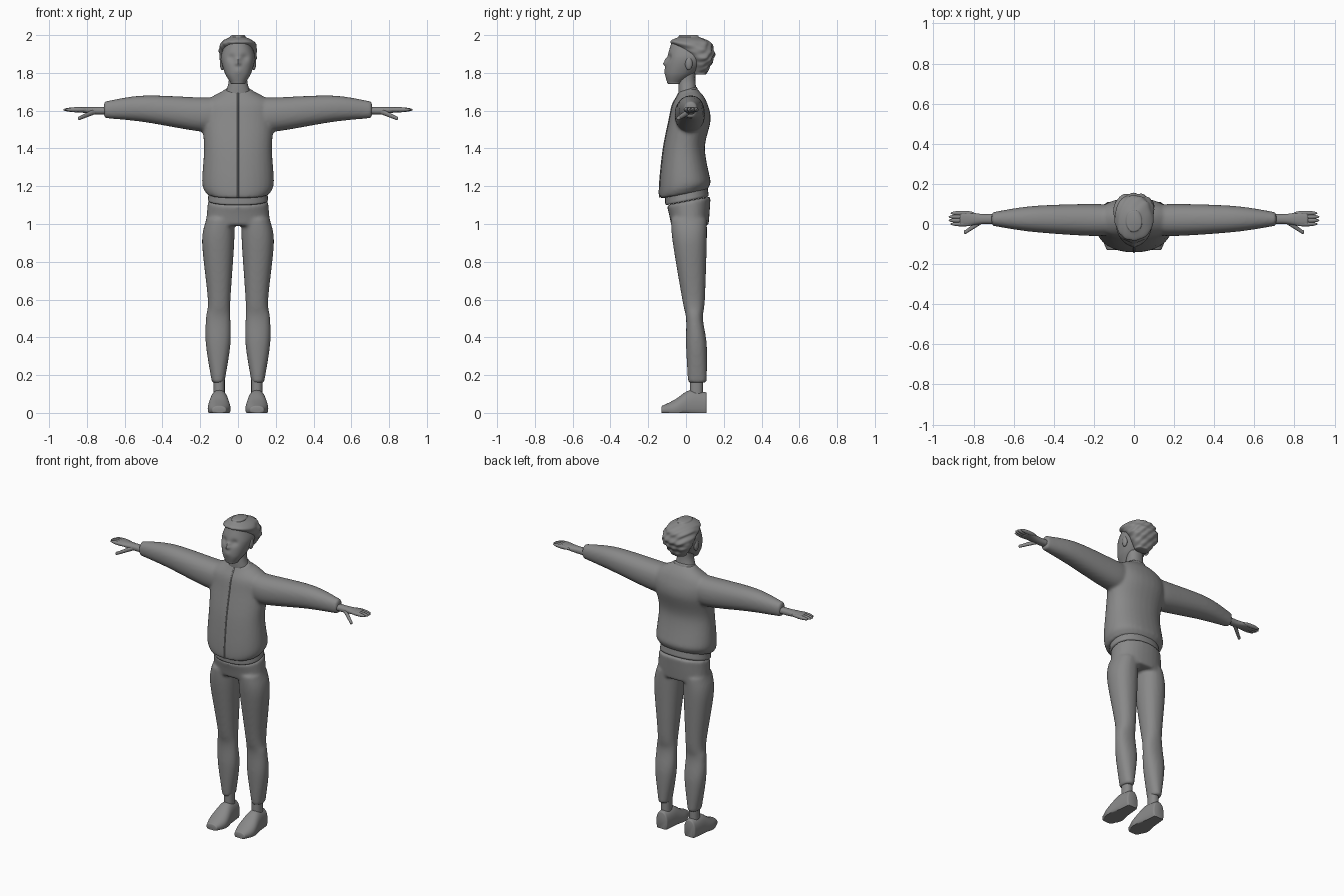
import bpy, bmesh, math
from mathutils import Matrix, Vector

if "Cube" in bpy.data.objects:
    bpy.data.objects.remove(bpy.data.objects["Cube"])

# Single clay colour
grey = (.25, .25, .25, 1)
clay = bpy.data.materials.new("clay grey")
clay.use_nodes = True
clay.diffuse_color = grey
clay.node_tree.nodes["Principled BSDF"].inputs["Base Color"].default_value = grey


def catmull_rom(a, b, c, d, t):
    """Smooth value between b and c."""
    slope_in, slope_out = (c - a) / 2, (d - b) / 2
    bend = 3 * (c - b) - 2 * slope_in - slope_out
    twist = slope_in + slope_out - 2 * (c - b)
    return b + t * (slope_in + t * (bend + t * twist))


def rounded_end(row, direction, lip):
    """Extra sections that roll the end of a loft over with radius lip."""
    along, a_low, a_high, b_low, b_high = row
    sections = []
    for step in range(1, 4):
        angle = step * math.pi / 7
        inset = lip * (1 - math.cos(angle))
        sections.append((along + direction * lip * math.sin(angle),
                         a_low + inset, a_high - inset, b_low + inset, b_high - inset))
    return sections


def loft(bm, axis, rows, side=1, lip=.01, sides=32, steps=8):
    """Rows hold a position on the axis, then low and high on the other two axes."""
    sections = rounded_end(rows[0], -1, lip)[::-1]
    padded = [rows[0], *rows, rows[-1]]
    for quad in zip(padded, padded[1:], padded[2:], padded[3:]):
        for step in range(steps):
            sections.append([catmull_rom(*values, step / steps) for values in zip(*quad)])
    sections += [rows[-1], *rounded_end(rows[-1], 1, lip)]

    first, second = [k for k in range(3) if k != axis]
    squareness = .9
    rings = []
    for along, a_low, a_high, b_low, b_high in sections:
        ring = []
        for k in range(sides):
            angle = math.tau * k / sides
            c, s = math.cos(angle), math.sin(angle)
            point = Vector()
            point[axis] = along
            point[first] = (a_low + a_high + math.copysign(abs(c) ** squareness, c) * (a_high - a_low)) / 2
            point[second] = (b_low + b_high + math.copysign(abs(s) ** squareness, s) * (b_high - b_low)) / 2
            point.x *= side
            ring.append(bm.verts.new(point))
        rings.append(ring)
    for lower, upper in zip(rings, rings[1:]):
        for k in range(sides):
            bm.faces.new((lower[k - 1], lower[k], upper[k], upper[k - 1]))
    bm.faces.new(rings[0])
    bm.faces.new(rings[-1])


def centred(rows):
    """Turn (height, half width, front, back) into full section rows."""
    return [(z, -half, half, front, back) for z, half, front, back in rows]


def ball(bm, centre, radii):
    """Stretched sphere."""
    place = Matrix.Translation(centre) @ Matrix.Diagonal((*radii, 1))
    bmesh.ops.create_uvsphere(bm, u_segments=20, v_segments=12, radius=1, matrix=place)


def slant(bm, height, slope, reach):
    """Raise the back and lower the front around a height."""
    for v in bm.verts:
        v.co.z += slope * v.co.y * math.exp(-((v.co.z - height) / reach) ** 2)


def press(bm, x, z, radius, depth):
    """Soft sculpting of the face: positive depth makes a hollow."""
    for v in bm.verts:
        if v.co.y < 0:
            distance = math.hypot(v.co.x - x, v.co.z - z)
            v.co.y += depth * math.exp(-(distance / radius) ** 2)


def finish(bm, name, fuse=False):
    """Make a smooth object, merging overlapping volumes when fuse is set."""
    bmesh.ops.recalc_face_normals(bm, faces=bm.faces)
    mesh = bpy.data.meshes.new(name)
    bm.to_mesh(mesh)
    bm.free()
    mesh.materials.append(clay)
    obj = bpy.data.objects.new(name, mesh)
    bpy.context.collection.objects.link(obj)
    bpy.ops.object.select_all(action='DESELECT')
    obj.select_set(True)
    bpy.context.view_layer.objects.active = obj
    bpy.ops.object.shade_smooth_by_angle(angle=math.radians(50))
    if fuse:
        remesh = obj.modifiers.new("fuse", 'REMESH')
        remesh.mode = 'VOXEL'
        remesh.voxel_size = .009
        remesh.use_smooth_shade = True
        soften = obj.modifiers.new("soften", 'SMOOTH')
        soften.iterations = 6


# Jacket: body and sleeves fused into one cloth volume
body = centred([(1.17, .17, -.14, .12), (1.22, .19, -.14, .13), (1.4, .18, -.12, .1),
                (1.55, .19, -.09, .13), (1.64, .18, -.07, .11), (1.7, .08, -.04, .06)])
sleeve = [(.1, -.05, .09, 1.5, 1.67), (.2, -.06, .1, 1.49, 1.67),
          (.5, -.04, .09, 1.54, 1.68), (.7, -.01, .06, 1.56, 1.65)]
bm = bmesh.new()
loft(bm, 2, body)
slant(bm, 1.17, .2, .05)
slant(bm, 1.7, .2, .05)
for side in (1, -1):
    loft(bm, 0, sleeve, side)
finish(bm, "jacket", fuse=True)

# Zip: thin strip following the jacket front
bm = bmesh.new()
loft(bm, 2, [(z, -.005, .005, front - .003, front + .01) for z, _, _, front, _ in body], lip=.001)
slant(bm, 1.17, .2, .05)
slant(bm, 1.7, .2, .05)
finish(bm, "zip")

# Collar and shirt hem
bm = bmesh.new()
loft(bm, 2, centred([(1.67, .08, -.05, .07), (1.7, .07, -.04, .06)]))
slant(bm, 1.7, .3, 1)
finish(bm, "collar")
bm = bmesh.new()
loft(bm, 2, centred([(1.13, .16, -.11, .12), (1.2, .15, -.11, .11)]))
slant(bm, 1.13, .2, 1)
finish(bm, "shirt_hem")

# Trousers: hips and both legs fused
leg = [(.17, .07, .14, .01, .11), (.36, .04, .17, 0, .11), (.5, .04, .17, 0, .09),
       (.6, .04, .16, -.02, .1), (.9, .02, .19, -.07, .11), (1.02, .02, .17, -.08, .11)]
bm = bmesh.new()
loft(bm, 2, centred([(1, .17, -.08, .12), (1.11, .16, -.1, .13)]))
slant(bm, 1.12, .2, .05)
for side in (1, -1):
    loft(bm, 2, leg, side)
finish(bm, "trousers", fuse=True)

# Neck
bm = bmesh.new()
loft(bm, 2, centred([(1.68, .07, -.04, .06), (1.75, .05, -.04, .05), (1.8, .05, -.03, .05)]))
finish(bm, "neck")

# Head with eye hollows, nose and lips
bm = bmesh.new()
loft(bm, 2, centred([(1.75, .04, -.1, -.02), (1.8, .07, -.11, .05),
                     (1.88, .09, -.1, .12), (1.95, .07, -.08, .11)]), sides=64, steps=20)
for side in (1, -1):
    press(bm, side * .035, 1.88, .02, .012)
press(bm, 0, 1.85, .012, -.016)
press(bm, 0, 1.87, .01, -.01)
press(bm, 0, 1.81, .02, -.005)
finish(bm, "head")

# Hair: cap with gentle waves
bm = bmesh.new()
loft(bm, 2, centred([(1.8, .05, .04, .11), (1.86, .09, .03, .14), (1.9, .1, 0, .15),
                     (1.96, .09, -.08, .13), (1.99, .04, -.04, .07)]), sides=64, steps=12)
for v in bm.verts:
    wave = math.sin(v.co.z * 130 + v.co.x * 60) * math.cos(v.co.x * 70 - v.co.y * 40)
    v.co += Vector((v.co.x, v.co.y, 0)) * wave * .04
finish(bm, "hair")

# Ears
bm = bmesh.new()
for side in (1, -1):
    ball(bm, (side * .083, .015, 1.85), (.013, .02, .035))
finish(bm, "ears")

for side, label in ((1, "left"), (-1, "right")):
    # Hand: palm, thumb and four fingers
    bm = bmesh.new()
    loft(bm, 0, [(.7, 0, .05, 1.58, 1.62), (.76, 0, .05, 1.58, 1.62),
                 (.83, -.01, .06, 1.59, 1.62), (.86, -.01, .06, 1.59, 1.62)], side)
    loft(bm, 0, [(.76, 0, .03, 1.58, 1.61), (.84, -.05, -.03, 1.55, 1.57)], side, lip=.008)
    for finger in range(4):
        reach = .93 - .01 * abs(finger - 1.5)
        ball(bm, (side * (reach - .06), .018 * finger, 1.605), (.06, .012, .012))
    finish(bm, label + "_hand")

    # Ankle
    bm = bmesh.new()
    loft(bm, 2, [(.06, .07, .13, .02, .09), (.2, .07, .13, .02, .09)], side)
    finish(bm, label + "_ankle")

    # Shoe with a flat sole
    bm = bmesh.new()
    loft(bm, 1, [(-.12, .06, .14, -.01, .04), (-.06, .04, .16, -.03, .07),
                 (.02, .05, .15, -.04, .12), (.1, .06, .14, -.03, .11)], side)
    for v in bm.verts:
        v.co.z = max(v.co.z, 0)
    finish(bm, label + "_shoe")
